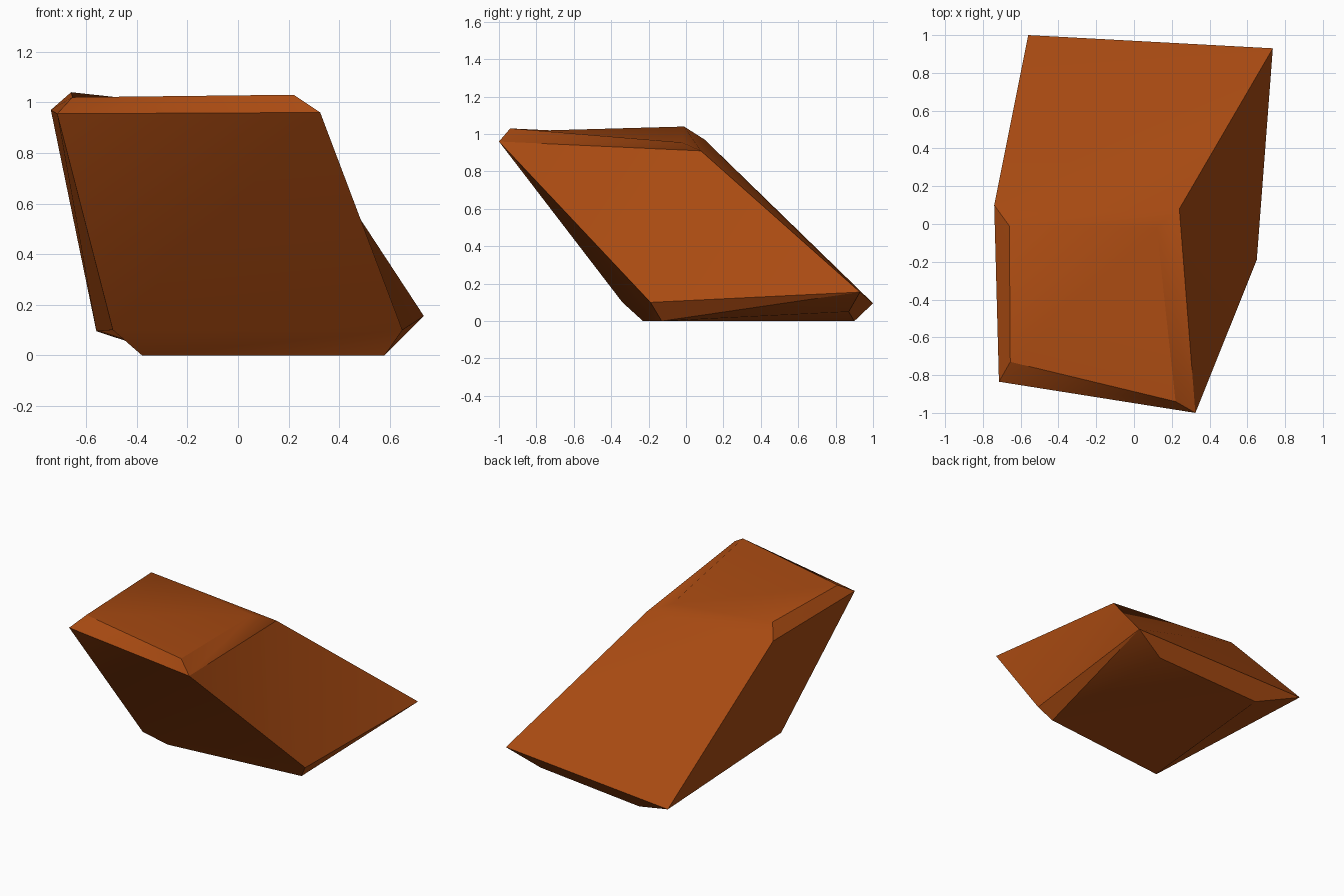
import bpy, bmesh, math

if "Cube" in bpy.data.objects:
    bpy.data.objects.remove(bpy.data.objects["Cube"])

# One rough chamfered block, lofted through four rings of corners.
# Corner order in each ring: front left, front right, back right, back left.
RINGS = [
    # base face
    [(-0.38, -0.23, 0.0), (0.58, -0.13, 0.0), (0.51, 0.87, 0.05), (-0.27, 0.90, 0.0)],
    # lower chamfer
    [(-0.495, -0.34, 0.10), (0.65, -0.19, 0.10), (0.735, 0.93, 0.155), (-0.56, 1.0, 0.095)],
    # upper chamfer
    [(-0.715, -0.835, 0.955), (0.325, -1.0, 0.96), (0.24, 0.08, 0.91), (-0.74, 0.10, 0.97)],
    # top face
    [(-0.655, -0.73, 1.02), (0.22, -0.94, 1.03), (0.12, -0.02, 0.955), (-0.66, -0.01, 1.04)],
]

rust = bpy.data.materials.new("rust_orange")
rust.diffuse_color = (0.40, 0.07, 0.006, 1.0)
rust.use_nodes = True
rust.node_tree.nodes["Principled BSDF"].inputs["Base Color"].default_value = rust.diffuse_color

bm = bmesh.new()
rings = [[bm.verts.new(p) for p in ring] for ring in RINGS]

# base and top caps
bm.faces.new(rings[0][::-1])
bm.faces.new(rings[-1])

# sides and chamfers, split along the same diagonal to keep the twist
for low, high in zip(rings, rings[1:]):
    for i in range(4):
        j = (i + 1) % 4
        bm.faces.new((low[i], low[j], high[j]))
        bm.faces.new((low[i], high[j], high[i]))

bmesh.ops.recalc_face_normals(bm, faces=bm.faces[:])
mesh = bpy.data.meshes.new("rock_block")
bm.to_mesh(mesh)
bm.free()
mesh.materials.append(rust)

block = bpy.data.objects.new("rock_block", mesh)
bpy.context.collection.objects.link(block)
bpy.context.view_layer.objects.active = block
block.select_set(True)
bpy.ops.object.shade_smooth_by_angle(angle=math.radians(30))
